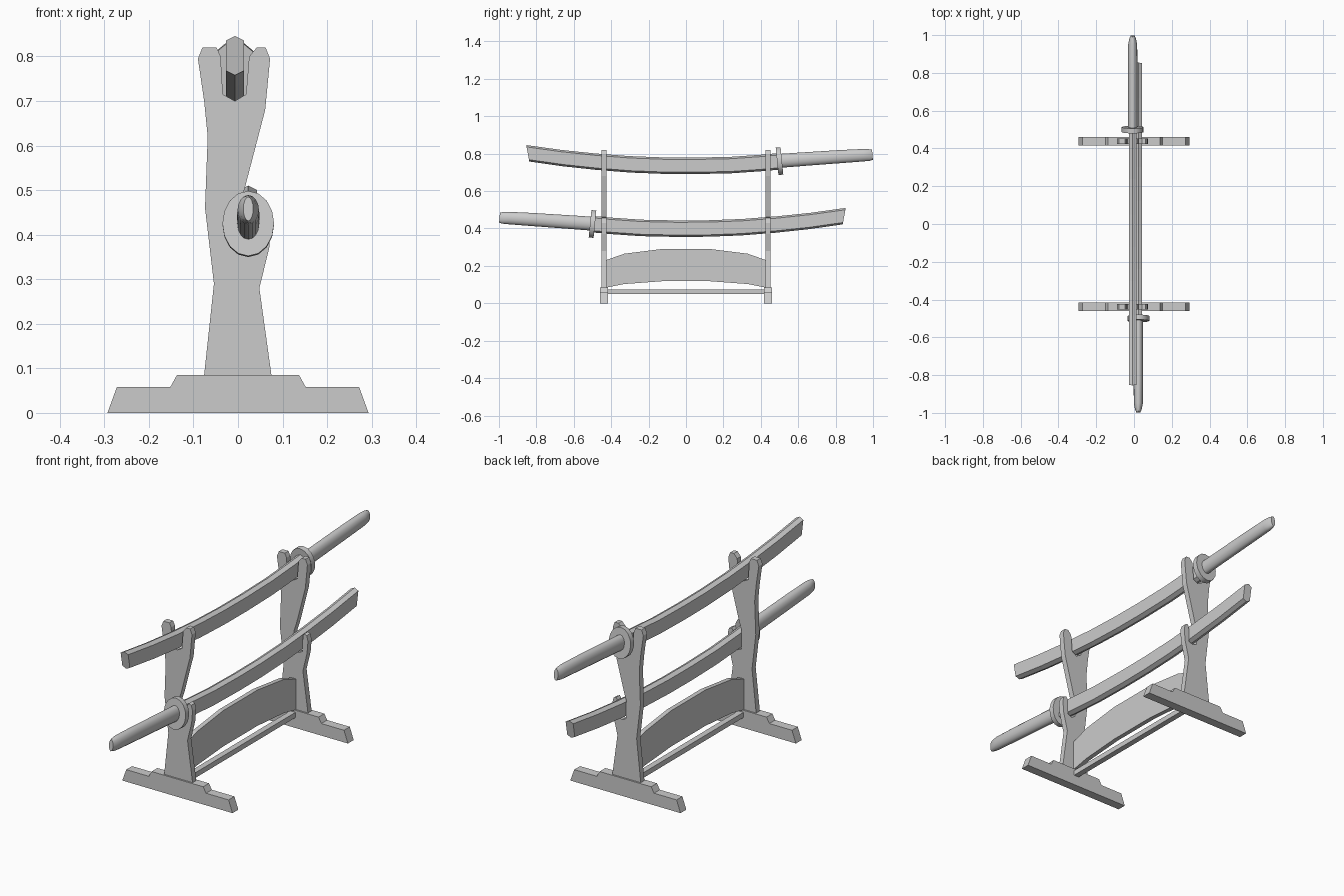
import bpy, bmesh, math

if "Cube" in bpy.data.objects:
    bpy.data.objects.remove(bpy.data.objects["Cube"], do_unlink=True)

grey = bpy.data.materials.new("plain_grey")
grey.use_nodes = True
grey.diffuse_color = (0.6, 0.6, 0.6, 1)
grey.node_tree.nodes["Principled BSDF"].inputs["Base Color"].default_value = (0.6, 0.6, 0.6, 1)


def loft(name, rings, smooth=False):
    """Skin a list of equal-length point rings and cap both ends."""
    bm = bmesh.new()
    rows = [[bm.verts.new(p) for p in ring] for ring in rings]
    n = len(rows[0])
    for a, b in zip(rows, rows[1:]):
        for i in range(n):
            j = (i + 1) % n
            bm.faces.new((a[i], a[j], b[j], b[i]))
    bm.faces.new(rows[0])
    bm.faces.new(rows[-1])
    bmesh.ops.recalc_face_normals(bm, faces=bm.faces)
    mesh = bpy.data.meshes.new(name)
    bm.to_mesh(mesh)
    bm.free()
    mesh.materials.append(grey)
    obj = bpy.data.objects.new(name, mesh)
    bpy.context.collection.objects.link(obj)
    if smooth:
        bpy.ops.object.select_all(action='DESELECT')
        obj.select_set(True)
        bpy.context.view_layer.objects.active = obj
        bpy.ops.object.shade_smooth_by_angle(angle=math.radians(40))
    return obj


def plate_y(name, profile, y, half):
    return loft(name, [[(x, y + s * half, z) for x, z in profile] for s in (-1, 1)])


def plate_x(name, profile, half):
    return loft(name, [[(s * half, y, z) for y, z in profile] for s in (-1, 1)])


# Stand ends: stepped foot and an upright with two cradles
foot = [(-0.293, 0), (-0.272, 0.058), (-0.152, 0.058), (-0.137, 0.085),
        (0.137, 0.085), (0.152, 0.058), (0.272, 0.058), (0.293, 0)]
upright = [(-0.076, 0.085), (-0.054, 0.29), (-0.074, 0.46), (-0.068, 0.62),
           (-0.076, 0.70), (-0.09, 0.795), (-0.08, 0.82), (-0.048, 0.82),
           (-0.039, 0.80), (-0.034, 0.715), (-0.007, 0.70), (0.018, 0.715),
           (0.025, 0.80), (0.042, 0.82), (0.062, 0.82), (0.072, 0.795),
           (0.061, 0.68), (0.014, 0.50), (0.001, 0.46), (0.002, 0.372),
           (0.023, 0.362), (0.045, 0.372), (0.048, 0.45), (0.055, 0.46),
           (0.068, 0.455), (0.075, 0.43), (0.07, 0.37), (0.048, 0.28), (0.075, 0.085)]
for side, y in (("front", -0.438), ("back", 0.438)):
    plate_y(side + "_foot", foot, y, 0.022)
    plate_y(side + "_upright", upright, y, 0.014)

# Arched panel and straight rail joining the ends
half_top = [(0.43, 0.23), (0.33, 0.265), (0.13, 0.29)]
half_bottom = [(0.13, 0.118), (0.33, 0.103), (0.43, 0.083)]
right = half_top[::-1] + half_bottom[::-1]
plate_x("arched_panel", right + [(-y, z) for y, z in right[::-1]], 0.011)
plate_x("lower_rail", [(-0.43, 0.05), (0.43, 0.05), (0.43, 0.075), (-0.43, 0.075)], 0.014)


def ellipse(y, z, w, h, sides, tilt=0.0):
    ring = []
    for i in range(sides):
        a = 2 * math.pi * i / sides
        dz = h * math.sin(a)
        ring.append((w * math.cos(a), y - tilt * dz, z + dz))
    return ring


def sword(name, x, drop, turn):
    """Sheathed sword, handle towards +y, optionally turned end for end."""
    section = [(0, -0.044), (0.02, -0.034), (0.02, 0.034),
               (0, 0.044), (-0.02, 0.034), (-0.02, -0.034)]
    path = [(0.5, 0.759), (0.4, 0.75), (0.24, 0.739), (0.05, 0.735), (-0.12, 0.736),
            (-0.3, 0.743), (-0.48, 0.757), (-0.66, 0.776), (-0.846, 0.802)]
    scabbard = []
    for y, z in path:
        lean = 0.22 * y if y < 0 else 0.1 * y
        scabbard.append([(px, y + lean * pz * (1 if y < 0 else -1), z + pz) for px, pz in section])
    parts = [loft(name + "_scabbard", scabbard)]
    guard = [ellipse(y, 0.76 + (y - 0.5) * 0.1, 0.058, 0.073, 16, 0.1) for y in (0.487, 0.513)]
    parts.append(loft(name + "_guard", guard, True))
    grip = [(0.505, 0.762, 0.025, 0.037), (0.66, 0.773, 0.025, 0.036), (0.82, 0.784, 0.025, 0.035),
            (0.95, 0.792, 0.024, 0.033), (0.98, 0.793, 0.018, 0.031), (0.997, 0.794, 0.011, 0.027)]
    parts.append(loft(name + "_handle", [ellipse(*g, 16, 0.08) for g in grip], True))
    for p in parts:
        p.location = (x, 0, -drop)
        p.rotation_euler.z = math.pi if turn else 0


sword("upper_sword", -0.007, 0, False)
sword("lower_sword", 0.023, 0.336, True)
